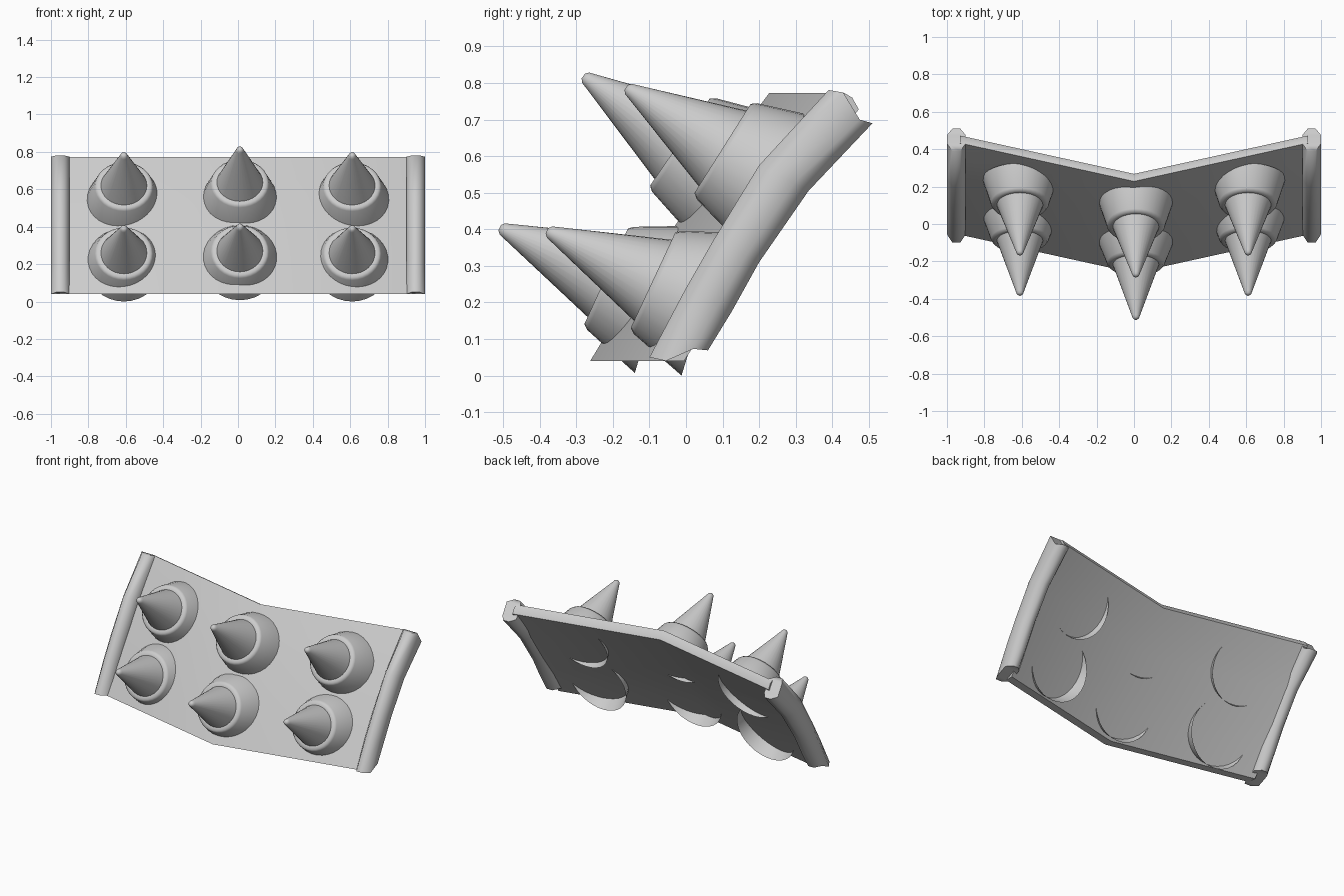
import bpy, bmesh, math
from mathutils import Vector

if "Cube" in bpy.data.objects:
    bpy.data.objects.remove(bpy.data.objects["Cube"])


def finish(bm, name, angle=35):
    bmesh.ops.recalc_face_normals(bm, faces=bm.faces)
    me = bpy.data.meshes.new(name)
    bm.to_mesh(me)
    bm.free()
    ob = bpy.data.objects.new(name, me)
    bpy.context.collection.objects.link(ob)
    ob.location.z = -0.005
    bpy.ops.object.select_all(action='DESELECT')
    ob.select_set(True)
    bpy.context.view_layer.objects.active = ob
    bpy.ops.object.shade_smooth_by_angle(angle=math.radians(angle))
    return ob


def bridge(bm, a, b):
    for i in range(len(a)):
        j = (i + 1) % len(a)
        bm.faces.new((a[i], a[j], b[j], b[i]))


# Curved plate, folded along the middle: (y, z) outline at x = 0, slanted top edge
front = [(-0.262, 0.045), (-0.165, 0.205), (-0.085, 0.33), (0.045, 0.53),
         (0.135, 0.655), (0.228, 0.778)]
back = [(0.25, 0.765), (0.268, 0.733), (0.185, 0.628), (0.095, 0.502),
        (-0.04, 0.304), (-0.12, 0.185), (-0.21, 0.045)]
loop = front + back
bm = bmesh.new()
sections = []
for x in (-0.93, 0, 0.93):
    dy = abs(x) * 0.22
    sections.append([bm.verts.new((x, y + dy, z)) for y, z in loop])
for a, b in zip(sections, sections[1:]):
    bridge(bm, a, b)
bm.faces.new(sections[0])
bm.faces.new(sections[-1])
finish(bm, "folded_plate", 40)

# Octagonal rails that follow the plate curve: four (y, z) points front to back.
# The middle rings are straight, the two end rings have bent cut ends.
def straight(f, b):
    f, b = Vector(f), Vector(b)
    return [f.lerp(b, s) for s in (0, 0.293, 0.707, 1)]


rail_rings = [[(-0.10, 0.055), (-0.055, 0.045), (0.02, 0.078), (0.06, 0.074)],
              straight((-0.005, 0.235), (0.125, 0.18)),
              straight((0.075, 0.375), (0.20, 0.315)),
              straight((0.20, 0.58), (0.335, 0.51)),
              [(0.39, 0.786), (0.43, 0.779), (0.475, 0.705), (0.51, 0.695)]]
widths = (0.021, 0.05, 0.05, 0.021)


def rail(side, name):
    bm = bmesh.new()
    rings = []
    for pts in rail_rings:
        half = list(zip(pts, widths))
        outline = [(w, p) for p, w in half] + [(-w, p) for p, w in reversed(half)]
        rings.append([bm.verts.new((side * 0.95 + w, p[0], p[1])) for w, p in outline])
    for a, b in zip(rings, rings[1:]):
        bridge(bm, a, b)
    # end caps as strips across the rail
    for r in (rings[0], rings[-1]):
        for i in range(3):
            bm.faces.new((r[i], r[i + 1], r[6 - i], r[7 - i]))
    finish(bm, name, 60)


rail(-1, "left_rail")
rail(1, "right_rail")


# Spike: flared collar open at the back, chamfered rim, cone with rounded tip
def spike(name, centre, axis, depth, length, radius, seg=32):
    c = Vector(centre)
    a = Vector((0, *axis)).normalized()
    u = Vector((0, a.z, -a.y))
    rings_hr = [(-depth, radius), (-0.008, 0.155), (0.006, 0.144), (0.004, 0.123),
                (length - 0.022, 0.021), (length - 0.010, 0.017),
                (length - 0.002, 0.008)]
    bm = bmesh.new()
    rings = []
    for k, (h, r) in enumerate(rings_hr):
        ring = []
        for i in range(seg):
            t = 2 * math.pi * i / seg
            lift = 0.028 * math.cos(t) if k == 0 else 0
            ring.append(bm.verts.new(c + a * (h + lift) + u * (r * math.cos(t))
                                     + Vector((r * math.sin(t), 0, 0))))
        rings.append(ring)
    for p, q in zip(rings, rings[1:]):
        bridge(bm, p, q)
    bm.faces.new(rings[-1])
    finish(bm, name, 60)


for x, tag in ((-0.61, "left"), (0.61, "right")):
    spike("upper_spike_" + tag, (x, 0.105, 0.623), (-0.84, 0.53), 0.162, 0.32, 0.2)
    spike("lower_spike_" + tag, (x, -0.085, 0.263), (-0.9, 0.42), 0.147, 0.328, 0.203)
spike("upper_spike_middle", (0.01, -0.012, 0.64), (-0.84, 0.575), 0.162, 0.328, 0.2)
spike("lower_spike_middle", (0.01, -0.213, 0.274), (-0.9, 0.41), 0.147, 0.328, 0.208)
